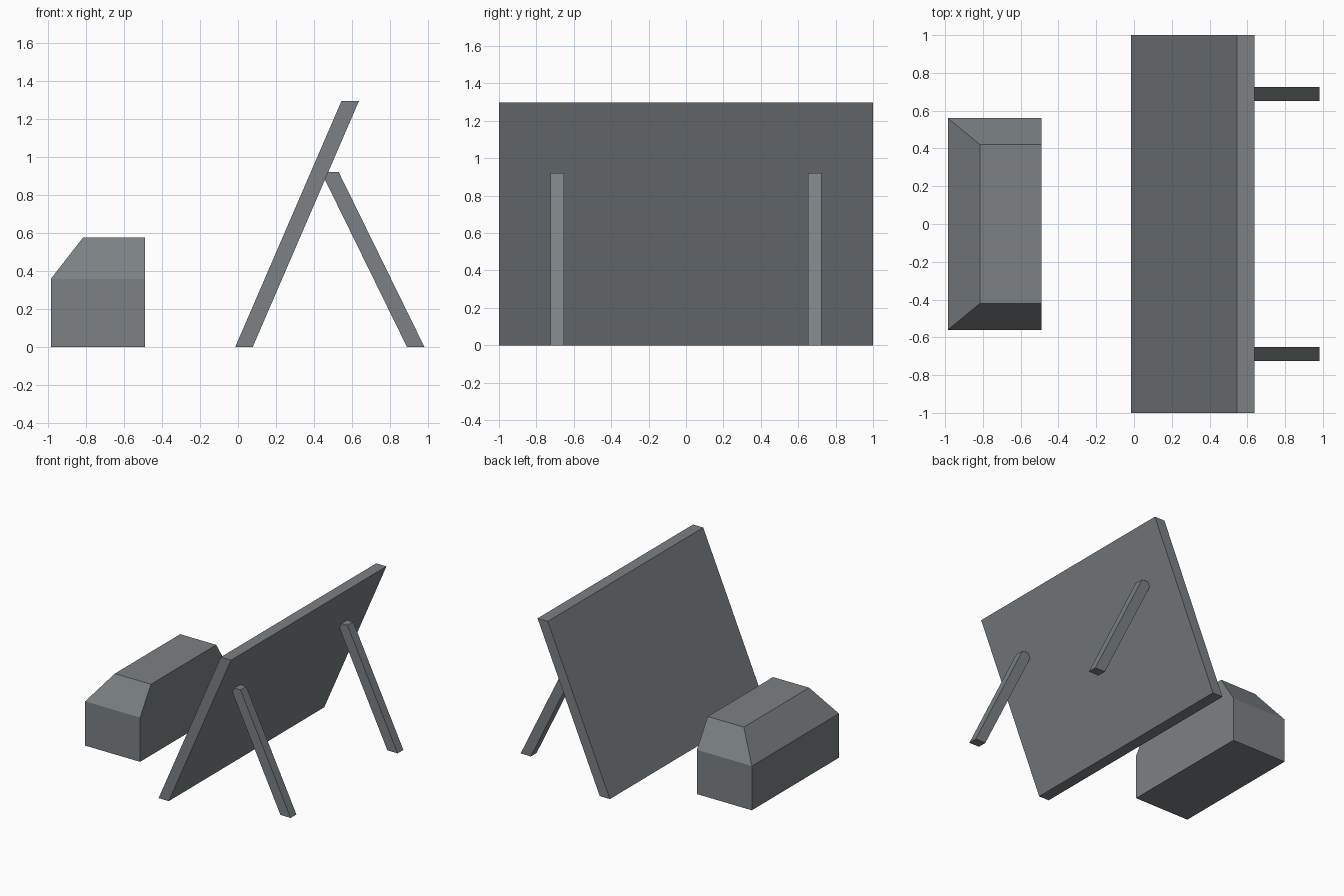
import bpy
import bmesh

cube = bpy.data.objects.get("Cube")
if cube:
    bpy.data.objects.remove(cube, do_unlink=True)

# Single flat colour
grey = bpy.data.materials.new("slate_grey")
grey.use_nodes = True
colour = (0.2, 0.22, 0.23, 1)
grey.diffuse_color = colour
grey.node_tree.nodes["Principled BSDF"].inputs["Base Color"].default_value = colour


def loft(name, ring_a, ring_b):
    """Closed solid between two matching rings of points."""
    bm = bmesh.new()
    a = [bm.verts.new(p) for p in ring_a]
    b = [bm.verts.new(p) for p in ring_b]
    bm.faces.new(a)
    bm.faces.new(b)
    for i in range(len(a)):
        j = (i + 1) % len(a)
        bm.faces.new((a[i], a[j], b[j], b[i]))
    bmesh.ops.recalc_face_normals(bm, faces=bm.faces)
    mesh = bpy.data.meshes.new(name)
    bm.to_mesh(mesh)
    bm.free()
    mesh.materials.append(grey)
    obj = bpy.data.objects.new(name, mesh)
    bpy.context.collection.objects.link(obj)
    return obj


def slab(name, profile, y0, y1):
    """Extrude an x-z profile along y."""
    return loft(name, [(x, y0, z) for x, z in profile],
                [(x, y1, z) for x, z in profile])


def rect(x0, x1, half_y, z):
    return [(x0, -half_y, z), (x1, -half_y, z), (x1, half_y, z), (x0, half_y, z)]


# Leaning board
slab("leaning_board", [(-0.015, 0), (0.077, 0), (0.637, 1.297), (0.545, 1.297)], -1, 1)

# Props behind the board, top ends buried in it
prop = [(0.89, 0), (0.982, 0), (0.53, 0.922), (0.438, 0.922)]
for side, y in (("front", -0.688), ("back", 0.688)):
    slab(side + "_prop", prop, y - 0.037, y + 0.037)

# Box with sloped shoulders on three sides
box = loft("shouldered_box", rect(-0.985, -0.49, 0.56, 0), rect(-0.985, -0.49, 0.56, 0.36))
bm = bmesh.new()
bm.from_mesh(box.data)
bm.faces.ensure_lookup_table()
top = max(bm.faces, key=lambda f: f.calc_center_median().z)
cap = bmesh.ops.extrude_discrete_faces(bm, faces=[])["faces"]
raised = bmesh.ops.extrude_face_region(bm, geom=[top])["geom"]
bmesh.ops.delete(bm, geom=[top], context="FACES_ONLY")
for v in (g for g in raised if isinstance(g, bmesh.types.BMVert)):
    v.co.z = 0.578
    v.co.y *= 0.75
    if v.co.x < -0.7:
        v.co.x = -0.815
# Merge the coplanar back wall
bmesh.ops.dissolve_limit(bm, angle_limit=0.01, verts=bm.verts, edges=bm.edges)
bmesh.ops.recalc_face_normals(bm, faces=bm.faces)
bm.to_mesh(box.data)
bm.free()
